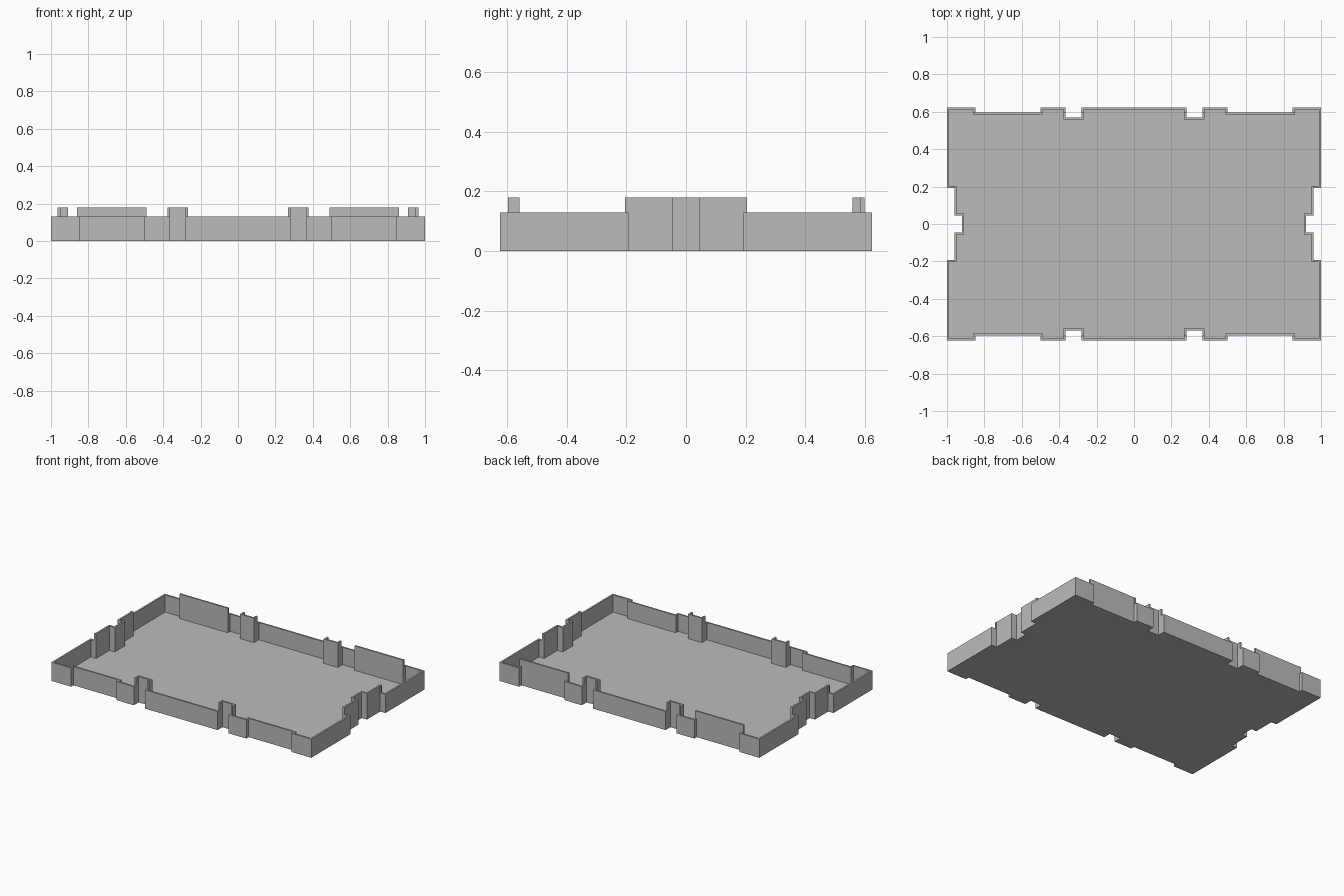
import bpy
import bmesh
from mathutils import Vector

cube = bpy.data.objects.get("Cube")
if cube:
    bpy.data.objects.remove(cube, do_unlink=True)

WALL, FLOOR, RIM, TOP = 0.012, 0.01, 0.13, 0.18

grey = bpy.data.materials.new("plain_grey")
grey.use_nodes = True
colour = (0.5, 0.5, 0.5, 1)
grey.diffuse_color = colour
grey.node_tree.nodes["Principled BSDF"].inputs["Base Color"].default_value = colour


def inset(path, closed):
    """Offset a path to its left by the wall thickness, with mitred corners."""
    pts = [Vector(p) for p in path]
    n = len(pts)
    result = []
    for i, p in enumerate(pts):
        normals = []
        for a, b in ((i - 1, i), (i, i + 1)):
            if closed or (a >= 0 and b < n):
                d = (pts[b % n] - pts[a % n]).normalized()
                normals.append(Vector((-d.y, d.x)))
        m = normals[0] + normals[-1]
        result.append(p + m * (2 * WALL / m.length_squared))
    return result


def ring(bm, pts, z):
    return [bm.verts.new((p[0], p[1], z)) for p in pts]


def finish(bm, name):
    bmesh.ops.recalc_face_normals(bm, faces=bm.faces[:])
    mesh = bpy.data.meshes.new(name)
    bm.to_mesh(mesh)
    bm.free()
    mesh.materials.append(grey)
    obj = bpy.data.objects.new(name, mesh)
    bpy.context.collection.objects.link(obj)


def tray(name, outline):
    """Floor and low wall as one closed shell."""
    bm = bmesh.new()
    inner = inset(outline, True)
    rings = [ring(bm, outline, 0), ring(bm, outline, RIM),
             ring(bm, inner, RIM), ring(bm, inner, FLOOR)]
    n = len(outline)
    for lo, hi in zip(rings, rings[1:]):
        for i in range(n):
            j = (i + 1) % n
            bm.faces.new((lo[i], lo[j], hi[j], hi[i]))
    bm.faces.new(rings[0][::-1])
    bm.faces.new(rings[-1])
    finish(bm, name)


def raised_wall(name, path):
    """Strip of wall standing on the rim, open underneath."""
    bm = bmesh.new()
    inner = inset(path, False)
    loop = list(path) + inner[::-1]
    lo, hi = ring(bm, loop, RIM), ring(bm, loop, TOP)
    n = len(loop)
    for i in range(n):
        j = (i + 1) % n
        bm.faces.new((lo[i], lo[j], hi[j], hi[i]))
    for i in range(len(path) - 1):
        bm.faces.new((hi[i], hi[i + 1], hi[n - 2 - i], hi[n - 1 - i]))
    finish(bm, name)


def flip(path, sx, sy):
    """Mirror a path, keeping the inside on its left."""
    out = [(x * sx, y * sy) for x, y in path]
    return out if sx * sy > 0 else out[::-1]


# One quarter of the stepped outline, front centre to left centre
EDGE, STEP, SLOT = -0.623, -0.597, -0.57
quarter = [(0.28, EDGE), (0.28, SLOT), (0.365, SLOT), (0.365, EDGE),
           (0.5, EDGE), (0.5, STEP), (0.848, STEP), (0.848, EDGE),
           (1, EDGE), (1, -0.192), (0.96, -0.192), (0.96, -0.045),
           (0.92, -0.045)]
outline = [p for sx, sy in ((1, -1), (1, 1), (-1, 1), (-1, -1))
           for p in flip(quarter, sx, -sy)]
# Order the quarters anticlockwise
outline = (flip(quarter, 1, 1) + flip(quarter, 1, -1)
           + flip(quarter, -1, -1) + flip(quarter, -1, 1))
tray("tray", outline)

# Raised collars around the slots and raised panels in the back recesses
collar = [(0.28, STEP), (0.28, SLOT), (0.365, SLOT), (0.365, STEP)]
panel = [(0.5, STEP - 0.002), (0.5, STEP), (0.848, STEP), (0.848, STEP - 0.002)]
for sx, side in ((1, "left"), (-1, "right")):
    raised_wall("front_collar_" + side, flip(collar, sx, 1))
    raised_wall("back_collar_" + side, flip(collar, sx, -1))
    raised_wall("back_panel_" + side, flip(panel, sx, -1))
    half = [(0.964, -0.192)] + quarter[-3:]
    end = half + flip(half, 1, -1)
    raised_wall("end_wall_" + side, flip(end, sx, 1))
